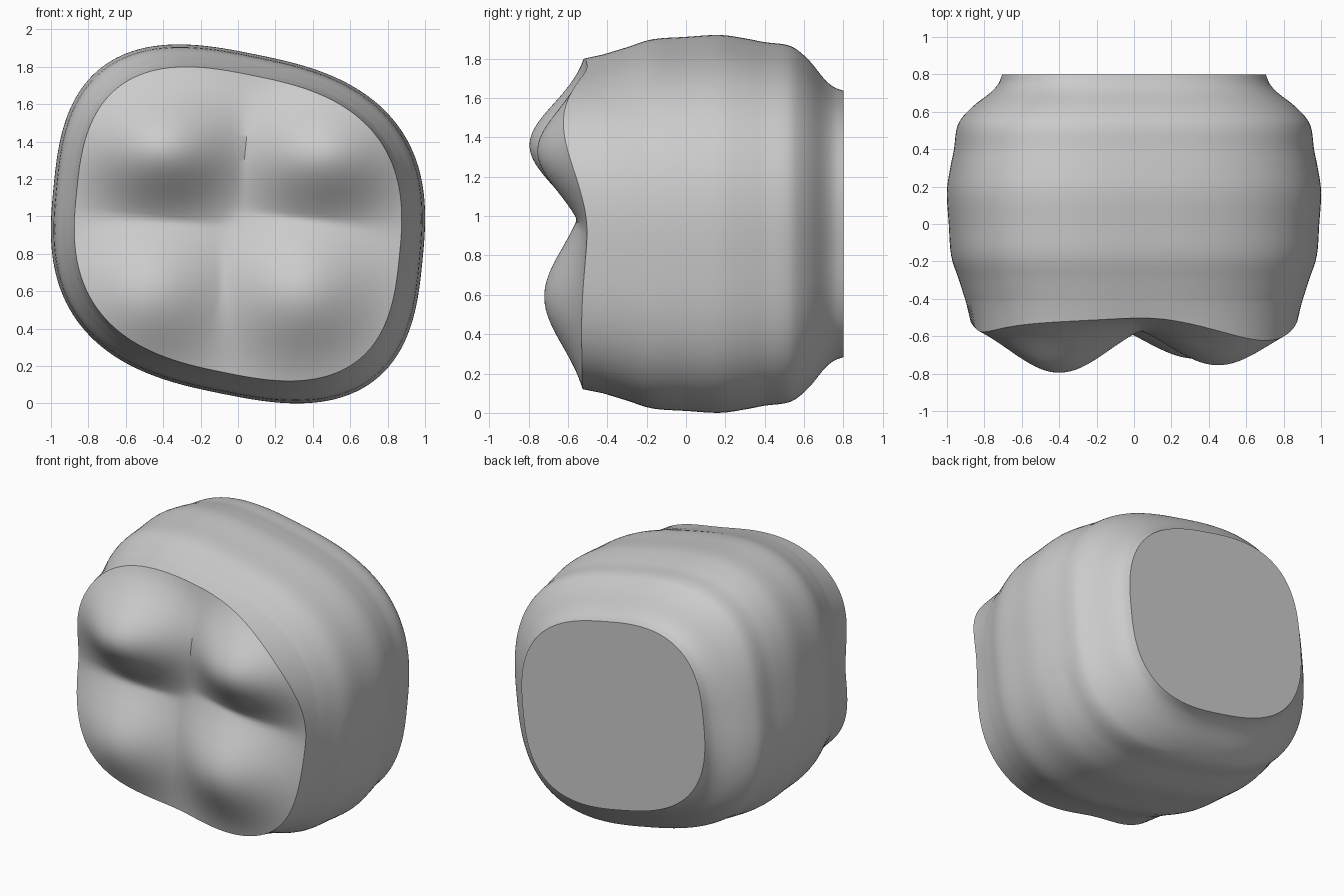
import bpy
import bmesh
from math import sin, cos, exp, log, pi, copysign

cube = bpy.data.objects.get("Cube")
if cube:
    bpy.data.objects.remove(cube)

SEGMENTS = 160
FACE_RINGS = 48
MID_Z = 0.96

# Cusps: x, z, height
CUSPS = [(-0.40, 1.36, 0.31), (0.45, 1.33, 0.27),
         (-0.47, 0.58, 0.215), (0.33, 0.59, 0.235)]

# Side profile from back to front: y, scale of the outline
PROFILE = [(0.80, 0.705), (0.75, 0.725), (0.70, 0.77), (0.63, 0.86), (0.56, 0.925),
           (0.50, 0.95), (0.40, 0.962), (0.30, 0.982), (0.17, 1.0), (0.0, 0.99),
           (-0.17, 0.977), (-0.30, 0.935), (-0.42, 0.897)]
RIM_SCALE = 0.875


def power(v):
    return copysign(abs(v) ** (2 / 2.75), v)


def outline(i, scale):
    """Point on the skewed rounded-square outline."""
    t = 2 * pi * i / SEGMENTS
    c, s = power(cos(t)), power(sin(t))
    return scale * (0.986 * c + 0.09 * s), MID_Z + scale * (0.907 * s - 0.2 * c)


def chewing_height(x, z):
    """Soft maximum of the four cusps, leaving grooves between them."""
    total = 0
    for cx, cz, h in CUSPS:
        wz = 0.21 if cz > MID_Z else 0.25
        v = h * exp(-((x - cx) / 0.27) ** 2 / 2 - ((z - cz) / wz) ** 2 / 2)
        total += exp(150 * v)
    return -0.485 - log(total) / 150


def smooth_profile(pts, steps=4):
    """Catmull-Rom curve through the profile points."""
    ext = [pts[0]] + pts + [pts[-1]]
    out = []
    for a, b, c, d in zip(ext, ext[1:], ext[2:], ext[3:]):
        for k in range(steps):
            t = k / steps
            out.append([b[j] + t / 2 * (c[j] - a[j]
                        + t * (2 * a[j] - 5 * b[j] + 4 * c[j] - d[j]
                               + t * (3 * (b[j] - c[j]) + d[j] - a[j])))
                        for j in (0, 1)])
    return out + [pts[-1]]


bm = bmesh.new()
rings = []

# Side wall
for y, scale in smooth_profile(PROFILE):
    ring = []
    for i in range(SEGMENTS):
        x, z = outline(i, scale)
        ring.append(bm.verts.new((x, y, z)))
    rings.append(ring)

# Front surface from rim to centre
for r in range(FACE_RINGS, 0, -1):
    ring = []
    for i in range(SEGMENTS):
        x, z = outline(i, RIM_SCALE * r / FACE_RINGS)
        ring.append(bm.verts.new((x, chewing_height(x, z), z)))
    rings.append(ring)

for a, b in zip(rings, rings[1:]):
    for i in range(SEGMENTS):
        j = (i + 1) % SEGMENTS
        bm.faces.new((a[i], a[j], b[j], b[i]))

# Centre pit and flat back
pit = bm.verts.new((0, chewing_height(0, MID_Z), MID_Z))
for i in range(SEGMENTS):
    bm.faces.new((rings[-1][i], rings[-1][(i + 1) % SEGMENTS], pit))
bm.faces.new(rings[0])
bmesh.ops.recalc_face_normals(bm, faces=bm.faces)

mesh = bpy.data.meshes.new("molar_crown")
bm.to_mesh(mesh)
bm.free()
crown = bpy.data.objects.new("molar_crown", mesh)
bpy.context.collection.objects.link(crown)

# Material
grey = bpy.data.materials.new("light_grey")
grey.use_nodes = True
colour = (0.6, 0.6, 0.6, 1)
grey.diffuse_color = colour
grey.node_tree.nodes["Principled BSDF"].inputs["Base Color"].default_value = colour
mesh.materials.append(grey)

# Smooth shading with a sharp rim and back edge
bpy.ops.object.select_all(action='DESELECT')
crown.select_set(True)
bpy.context.view_layer.objects.active = crown
bpy.ops.object.shade_smooth_by_angle(angle=0.7)
